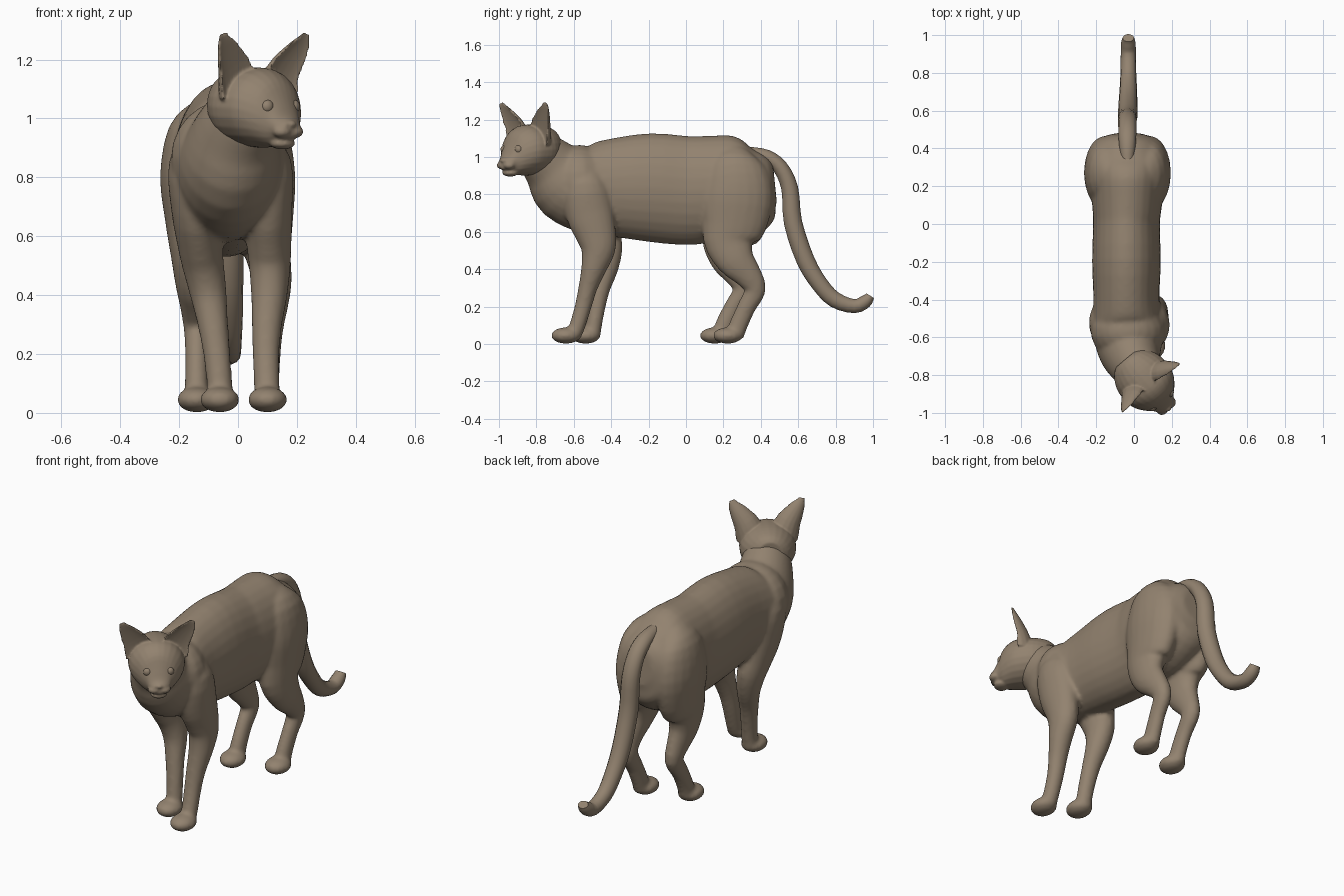
import bpy, bmesh, math
from mathutils import Vector, Matrix

if "Cube" in bpy.data.objects:
    bpy.data.objects.remove(bpy.data.objects["Cube"])

fur = bpy.data.materials.new("brown fur")
fur.diffuse_color = (0.29, 0.225, 0.16, 1)
fur.use_nodes = True
fur.node_tree.nodes["Principled BSDF"].inputs["Base Color"].default_value = fur.diffuse_color

# head frame: turned about 40 degrees towards +x
HEAD = Matrix.Translation((0.075, -0.85, 0)) @ Matrix.Rotation(math.radians(40), 4, 'Z')


def activate(objs):
    bpy.ops.object.select_all(action='DESELECT')
    for ob in objs:
        ob.select_set(True)
    bpy.context.view_layer.objects.active = objs[0]


def finish(name, bm, matrix=None):
    if matrix:
        bmesh.ops.transform(bm, matrix=matrix, verts=bm.verts)
    bmesh.ops.recalc_face_normals(bm, faces=bm.faces)
    me = bpy.data.meshes.new(name)
    bm.to_mesh(me)
    bm.free()
    me.materials.append(fur)
    ob = bpy.data.objects.new(name, me)
    bpy.context.collection.objects.link(ob)
    activate([ob])
    bpy.ops.object.shade_smooth_by_angle(angle=math.radians(50))
    return ob


def blend(name, objs, voxel, rounds):
    """Melt overlapping parts into one smooth skin."""
    activate(objs)
    bpy.ops.object.join()
    ob = bpy.context.view_layer.objects.active
    ob.name = name
    for kind in ('REMESH', 'SMOOTH'):
        m = ob.modifiers.new(kind.lower(), kind)
        if kind == 'REMESH':
            m.mode, m.voxel_size, m.use_smooth_shade = 'VOXEL', voxel, True
        else:
            m.factor, m.iterations = 0.5, rounds
        bpy.ops.object.modifier_apply(modifier=m.name)
    ob.data.materials.clear()
    ob.data.materials.append(fur)
    bpy.ops.object.shade_smooth_by_angle(angle=math.radians(60))


def spline(rows, steps):
    """Catmull-Rom through rows of numbers."""
    out = []
    for i in range(len(rows) - 1):
        p0, p1, p2 = rows[max(i - 1, 0)], rows[i], rows[i + 1]
        p3 = rows[min(i + 2, len(rows) - 1)]
        for k in range(steps):
            t = k / steps
            out.append([0.5 * (2 * b + (c - a) * t + (2 * a - 5 * b + 4 * c - d) * t * t
                               + (3 * b - a - 3 * c + d) * t ** 3)
                        for a, b, c, d in zip(p0, p1, p2, p3)])
    return out + [list(rows[-1])]


def loft(name, rows, n=20, steps=3, matrix=None, scoop=False, axis=None):
    """Skin of elliptical rings; each row is x, y, z, half width, half depth."""
    rows = spline(rows, steps)
    bm = bmesh.new()
    rings = []
    for i, (x, y, z, a, b) in enumerate(rows):
        t = Vector(rows[min(i + 1, len(rows) - 1)][:3]) - Vector(rows[max(i - 1, 0)][:3])
        t = Vector(axis) if axis else t.normalized()
        u = Vector((1, 0, 0))
        u = (u - t * u.dot(t)).normalized()
        v = t.cross(u)
        ring = []
        for k in range(n):
            w = 2 * math.pi * k / n
            s = math.sin(w)
            if scoop and s < 0:
                s *= -0.25          # hollow front side
            ring.append(bm.verts.new(Vector((x, y, z)) + u * a * math.cos(w) + v * b * s))
        rings.append(ring)
    for r, q in zip(rings, rings[1:]):
        for k in range(n):
            bm.faces.new((r[k], r[(k + 1) % n], q[(k + 1) % n], q[k]))
    bm.faces.new(rings[0])
    bm.faces.new(rings[-1])
    return finish(name, bm, matrix)


def blob(name, centre, size, matrix=None, floor=None):
    bm = bmesh.new()
    bmesh.ops.create_uvsphere(bm, u_segments=18, v_segments=12, radius=1)
    for v in bm.verts:
        v.co = Vector([c + p * s for c, p, s in zip(centre, v.co, size)])
        if floor is not None:
            v.co.z = max(v.co.z, floor)
    return finish(name, bm, matrix)


# torso running from rump to neck, with a full chest
parts = [loft("body", [
    (-.035, .475, .86, .08, .1), (-.035, .44, .855, .16, .17),
    (-.035, .36, .835, .19, .245), (-.035, .25, .825, .2, .29),
    (-.037, .1, .825, .185, .287), (-.04, 0, .82, .177, .292),
    (-.04, -.2, .837, .182, .29), (-.04, -.4, .835, .175, .262),
    (-.035, -.53, .83, .185, .237), (-.025, -.64, .865, .175, .21),
    (-.005, -.72, .95, .145, .16), (.035, -.79, 1.02, .12, .128),
    (.065, -.83, 1.05, .09, .1)], n=28),
    blob("chest", (-.03, -.57, .865), (.2, .165, .2))]

# tail
loft("tail", [
    (-.035, .34, 1.02, .035, .035), (-.035, .43, 1.0, .045, .04),
    (-.035, .505, .943, .048, .042), (-.035, .555, .83, .05, .046),
    (-.033, .572, .65, .052, .05), (-.032, .638, .45, .05, .05),
    (-.03, .715, .32, .046, .046), (-.03, .795, .237, .042, .044),
    (-.03, .9, .202, .04, .038), (-.03, .96, .228, .038, .036),
    (-.03, .985, .258, .03, .024)], n=14)

# legs: shared height and thickness, separate x, y path for each side
front_shape = [(.98, .035, .05), (.85, .088, .12), (.7, .085, .128), (.58, .077, .108),
               (.5, .071, .092), (.4, .062, .067), (.3, .052, .051), (.2, .046, .045),
               (.1, .044, .043), (.04, .045, .043)]
rear_shape = [(1.03, .05, .07), (.95, .093, .155), (.8, .11, .195), (.65, .092, .178),
              (.55, .079, .138), (.45, .065, .104), (.37, .053, .076), (.29, .045, .058),
              (.2, .04, .05), (.1, .041, .05), (.04, .043, .048)]
legs = {
    "front_leg_left": (front_shape, [
        (.06, -.53), (.093, -.54), (.1, -.515), (.105, -.48), (.108, -.47),
        (.106, -.495), (.098, -.525), (.095, -.55), (.098, -.58), (.1, -.605)]),
    "front_leg_right": (front_shape, [
        (-.12, -.53), (-.146, -.53), (-.143, -.5), (-.13, -.455), (-.118, -.43),
        (-.1, -.43), (-.085, -.455), (-.072, -.475), (-.063, -.492), (-.062, -.5)]),
    "rear_leg_left": (rear_shape, [
        (.04, .27), (.075, .265), (.085, .272), (.095, .255), (.1, .23), (.118, .265),
        (.118, .33), (.11, .37), (.105, .325), (.1, .28), (.1, .26)]),
    "rear_leg_right": (rear_shape, [
        (-.11, .27), (-.145, .265), (-.155, .272), (-.155, .255), (-.152, .22), (-.15, .235),
        (-.145, .28), (-.14, .31), (-.14, .255), (-.14, .205), (-.14, .19)]),
}
for name, (shape, path) in legs.items():
    parts.append(loft(name, [(x, y, z, a, b) for (x, y), (z, a, b) in zip(path, shape)]))
    px, py = path[-1]
    parts.append(blob("paw", (px, py - .037, .045), (.068, .08, .044), floor=.002))
blend("body_and_legs", parts, 0.011, 8)

# head: skull tapering into the muzzle, chin and nose
face = [loft("head", [
    (0, .18, 1.05, .07, .08), (0, .15, 1.045, .11, .11), (0, .08, 1.04, .145, .132),
    (0, 0, 1.037, .148, .136), (0, -.05, 1.032, .134, .13), (0, -.095, 1.015, .102, .112),
    (0, -.125, .99, .07, .075), (0, -.15, .968, .054, .042),
    (0, -.172, .963, .036, .026)], n=24, matrix=HEAD, axis=(0, -1, 0)),
    blob("chin", (0, -.118, .915), (.045, .04, .02), HEAD),
    blob("nose", (0, -.162, .98), (.022, .018, .014), HEAD)]

for side, s in (("left", 1), ("right", -1)):
    # hollow ears, whisker pads and eyes
    face.append(loft("ear", [
        (s * .085, -.005, 1.08, .08, .08), (s * .105, -.01, 1.15, .073, .066),
        (s * .145, -.02, 1.215, .052, .044), (s * .175, -.028, 1.262, .031, .024),
        (s * .186, -.03, 1.289, .016, .011)], n=16, matrix=HEAD, scoop=True))
    face.append(blob("whisker_pad", (s * .026, -.148, .955), (.034, .03, .022), HEAD))
    blob("eye_" + side, (s * .058, -.109, 1.04), (.023, .019, .023), HEAD)
blend("head", face, 0.006, 3)
